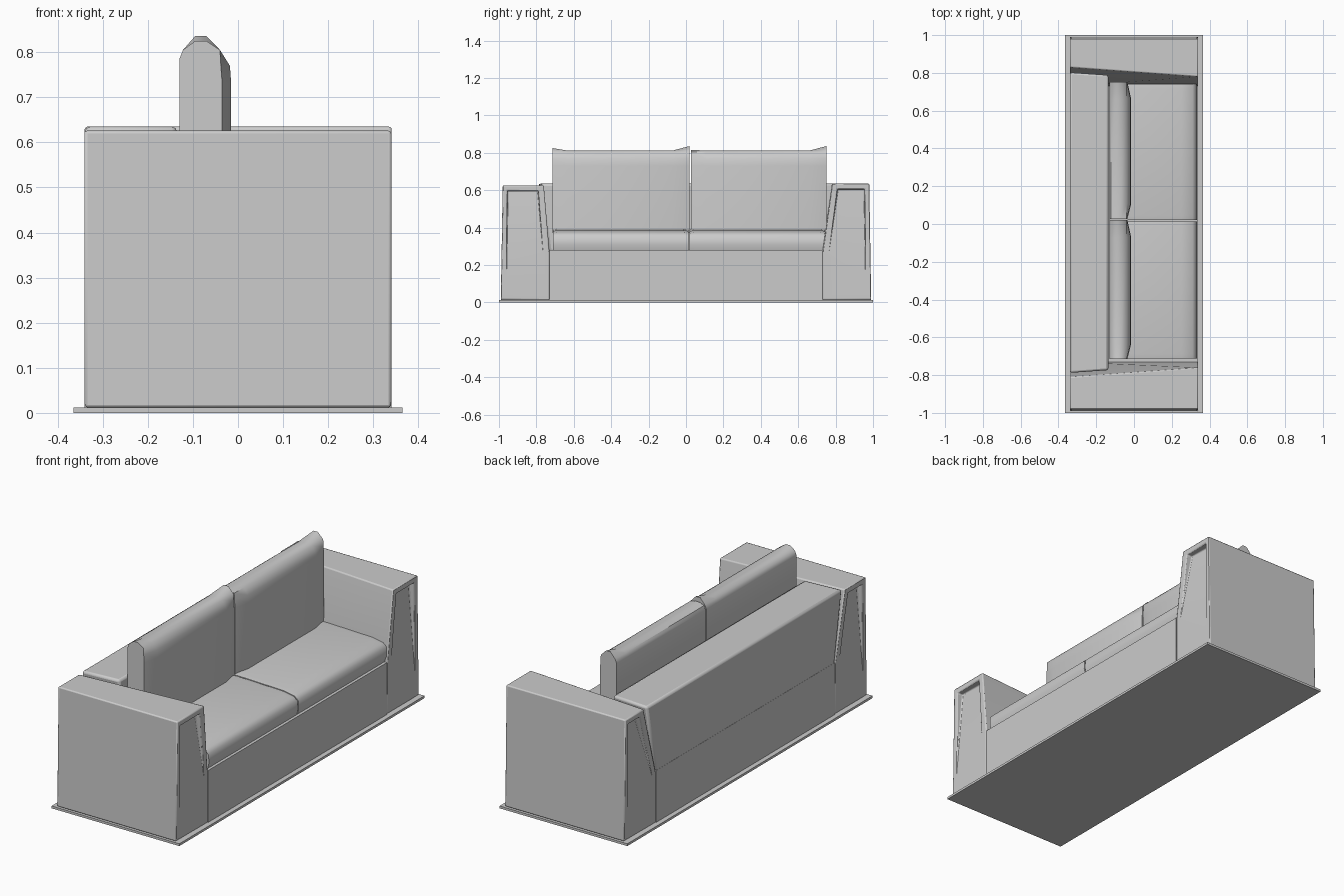
import bpy, bmesh, math

if "Cube" in bpy.data.objects:
    bpy.data.objects.remove(bpy.data.objects["Cube"])


def make(name, verts, faces, bevel=0.0, segs=2, angle=35):
    me = bpy.data.meshes.new(name)
    bm = bmesh.new()
    vs = [bm.verts.new(v) for v in verts]
    for f in faces:
        bm.faces.new([vs[i] for i in f])
    bmesh.ops.recalc_face_normals(bm, faces=bm.faces)
    bm.to_mesh(me)
    bm.free()
    ob = bpy.data.objects.new(name, me)
    bpy.context.collection.objects.link(ob)
    if bevel:
        m = ob.modifiers.new("bevel", 'BEVEL')
        m.width = bevel
        m.segments = segs
        m.limit_method = 'ANGLE'
        m.angle_limit = math.radians(40)
    bpy.ops.object.select_all(action='DESELECT')
    ob.select_set(True)
    bpy.context.view_layer.objects.active = ob
    bpy.ops.object.shade_smooth_by_angle(angle=math.radians(angle))
    return ob


def loft(name, rings, **kw):
    # skin a list of equal-length closed rings and cap both ends
    n = len(rings[0])
    verts = [v for r in rings for v in r]
    faces = [list(range(n)), list(range(len(verts) - n, len(verts)))]
    for k in range(len(rings) - 1):
        for i in range(n):
            j = (i + 1) % n
            faces.append([k * n + i, k * n + j, (k + 1) * n + j, (k + 1) * n + i])
    return make(name, verts, faces, **kw)


def box(name, x0, x1, y0, y1, z0, z1, **kw):
    ring = [(x0, y0), (x1, y0), (x1, y1), (x0, y1)]
    return loft(name, [[(x, y, z) for x, y in ring] for z in (z0, z1)], **kw)


# Floor plate and lower body
box("floor_plate", -0.365, 0.365, -1.0, 1.0, 0.0, 0.012)
box("base", -0.34, 0.34, -0.73, 0.73, 0.012, 0.28)


# Arms: flared shells with a tilted recessed panel on both ends
def arm(name, side, top, inner_front, inner_back):
    verts, faces = [], []
    for sx, yi in ((1, inner_front), (-1, inner_back)):
        x, r = sx * 0.34, sx * 0.305
        pts = [(x, .99, .012), (x, .98, top), (x, yi, top), (x, .73, .27), (x, .73, .012),
               (x, .96, .12), (x, .955, top - .03), (x, yi + .03, top - .03), (x, .765, .27),
               (r, .955, top - .03), (r, yi + .03, top - .03)]
        o = len(verts)
        verts += [(a, b * side, c) for a, b, c in pts]
        for f in [(0, 1, 6, 5), (1, 2, 7, 6), (2, 3, 8, 7), (5, 6, 9), (6, 7, 10, 9),
                  (7, 8, 10), (5, 9, 10, 8), (0, 5, 8, 3, 4)]:
            faces.append([o + i for i in f])
    for i in range(5):
        j = (i + 1) % 5
        faces.append([i, j, 11 + j, 11 + i])
    make(name, verts, faces, bevel=0.006)


arm("left_arm", -1, 0.626, 0.76, 0.81)
arm("right_arm", 1, 0.635, 0.78, 0.83)

# Back rest: flares upward between the arms
loft("back_rest", [
    [(-.34, -.73, .27), (-.135, -.73, .27), (-.135, .73, .27), (-.34, .73, .27)],
    [(-.34, -.79, .635), (-.135, -.775, .635), (-.135, .79, .635), (-.34, .805, .635)]],
    bevel=0.012)


# Seat cushions: soft slabs with a lower front edge
def seat(name, y0, y1):
    prof = [(-.13, .28), (.325, .28), (.333, .31), (.33, .355), (.31, .373), (.25, .385),
            (.0, .392), (-.13, .392)]
    rings = []
    for y, s in ((y0, .965), (y0 + .025, 1), (y1 - .025, 1), (y1, .965)):
        rings.append([(x, y, .28 + (z - .28) * s) for x, z in prof])
    loft(name, rings, angle=50)


# Back cushions: rounded tops with pulled-up corners
def back_cushion(name, y0, y1, peak0, peak1):
    rings = []
    for y, front, peak in ((y0, -.035, peak0), (y0 + .08, -.015, .812),
                           (y1 - .09, -.015, .812), (y1, -.035, peak1)):
        prof = [(-.13, .37), (-.13, .785), (-.122, .805), (-.095, peak), (-.07, peak),
                (-.04, .805), (front - .003, .77), (front, .73), (front, .37)]
        rings.append([(x, y, z) for x, z in prof])
    loft(name, rings, angle=50)


seat("left_seat_cushion", -0.712, 0.014)
seat("right_seat_cushion", 0.020, 0.742)
back_cushion("left_back_cushion", -0.715, 0.020, 0.825, 0.836)
back_cushion("right_back_cushion", 0.026, 0.752, 0.815, 0.836)
